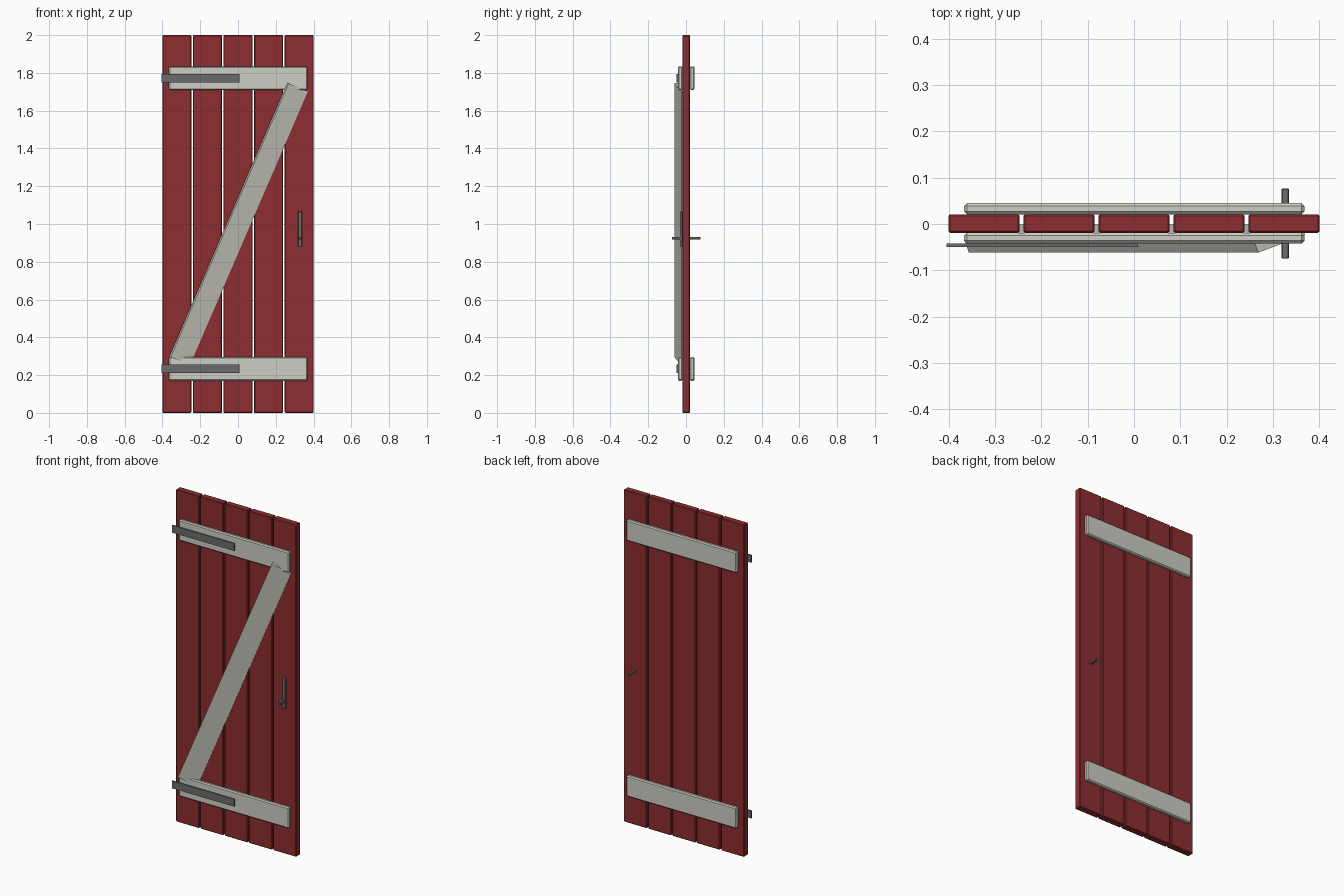
import bpy
from math import radians, atan2
from mathutils import Matrix, Vector

old = bpy.data.objects.get("Cube")
if old:
    bpy.data.objects.remove(old, do_unlink=True)


def material(name, r, g, b):
    m = bpy.data.materials.new(name)
    m.use_nodes = True
    m.diffuse_color = (r, g, b, 1)
    m.node_tree.nodes["Principled BSDF"].inputs["Base Color"].default_value = (r, g, b, 1)
    return m


red = material("red paint", 0.27, 0.027, 0.029)
white = material("off white paint", 0.62, 0.62, 0.56)
iron = material("dark iron", 0.145, 0.15, 0.15)


def box(name, xs, ys, zs, mat, bevel=0):
    """Box between the given limits, with optional chamfered edges."""
    bpy.ops.mesh.primitive_cube_add(size=1)
    ob = bpy.context.object
    ob.name = name
    lo, hi = Vector((xs[0], ys[0], zs[0])), Vector((xs[1], ys[1], zs[1]))
    size, mid = hi - lo, (lo + hi) / 2
    ob.data.transform(Matrix.Diagonal((*size, 1)))
    ob.location = mid
    ob.data.materials.append(mat)
    if bevel:
        mod = ob.modifiers.new("chamfer", 'BEVEL')
        mod.width = bevel
        mod.segments = 1
    return ob


# Upright planks with narrow gaps
pitch, half = 0.162, 0.077
for i in range(5):
    x = (i - 2) * pitch
    box(f"plank_{i + 1}", (x - half, x + half), (-0.019, 0.021), (0, 2), red, 0.004)

# Cross battens on both faces, iron hinge straps on the front
for level, z in (("lower", 0.233), ("upper", 1.772)):
    for side, ys in (("front", (-0.042, -0.019)), ("back", (0.021, 0.045))):
        box(f"{side}_{level}_batten", (-0.367, 0.368), ys, (z - 0.063, z + 0.063), white, 0.006)
    box(f"{level}_hinge_strap", (-0.405, 0.009), (-0.05, -0.042), (z - 0.022, z + 0.022), iron)

# Diagonal brace, tilted about its length so one edge sinks into the planks
start, end = Vector((-0.357, 0, 0.295)), Vector((0.268, 0, 1.745))
run = end - start
brace = box("diagonal_brace", (0, 0.117), (0, 0.024), (0, run.length), white)
brace.data.transform(Matrix.Translation(brace.location))
brace.location = (start.x, -0.062, start.z)
lean = Matrix.Rotation(atan2(run.x, run.z), 4, 'Y')
brace.rotation_euler = (lean @ Matrix.Rotation(radians(19), 4, 'Z')).to_euler()

# Latch: upright pull plate and a thumb bar passing through the door
box("latch_plate", (0.317, 0.338), (-0.033, -0.019), (0.88, 1.065), iron, 0.002)
box("latch_bar", (0.319, 0.335), (-0.075, 0.077), (0.918, 0.932), iron, 0.002)
